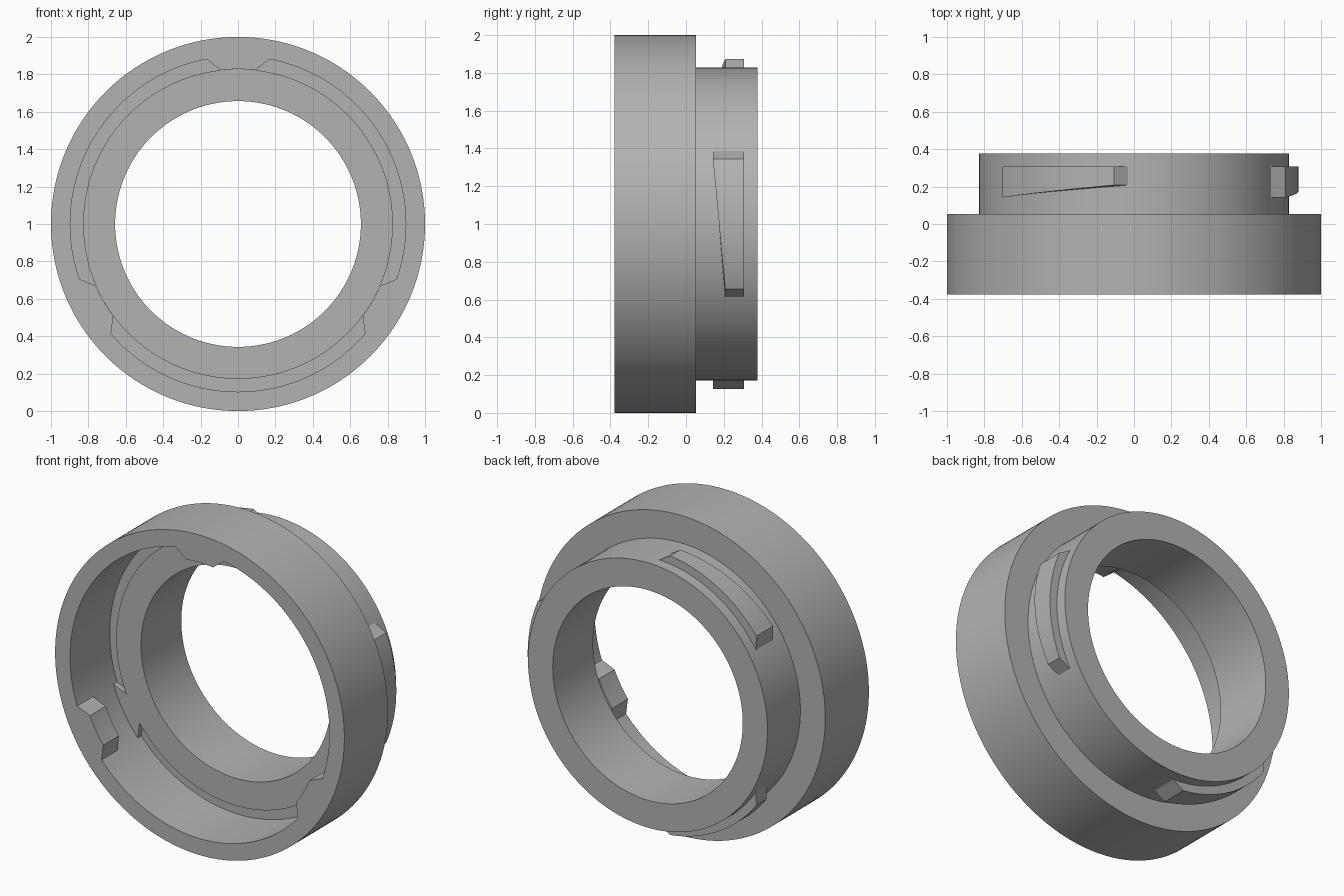
import bpy, bmesh
from math import cos, sin, radians, tau
from mathutils import Matrix, Vector

cube = bpy.data.objects.get("Cube")
if cube:
    bpy.data.objects.remove(cube, do_unlink=True)

# One plain grey for the whole ring
grey = bpy.data.materials.new("plain_grey")
grey.use_nodes = True
colour = (0.45, 0.45, 0.45, 1)
grey.diffuse_color = colour
grey.node_tree.nodes["Principled BSDF"].inputs["Base Color"].default_value = colour

BACK, STEP, FRONT = 0.378, 0.053, -0.378
FLOOR, GROOVE = -0.02, 0.015
R_OUT, R_SOCKET, R_NECK, R_BORE = 1.0, 0.897, 0.828, 0.657
CENTRE = Vector((0, 0, 1))


def finish(name, bm):
    bmesh.ops.recalc_face_normals(bm, faces=bm.faces)
    mesh = bpy.data.meshes.new(name)
    bm.to_mesh(mesh)
    bm.free()
    mesh.materials.append(grey)
    obj = bpy.data.objects.new(name, mesh)
    bpy.context.collection.objects.link(obj)
    bpy.ops.object.select_all(action="DESELECT")
    obj.select_set(True)
    bpy.context.view_layer.objects.active = obj
    bpy.ops.object.shade_smooth_by_angle(angle=radians(25))
    return obj


def revolve(name, profile, steps=192):
    """Closed (radius, y) profile turned about the ring axis."""
    bm = bmesh.new()
    verts = [bm.verts.new((r, y, 1)) for r, y in profile]
    edges = [bm.edges.new((v, verts[i - 1])) for i, v in enumerate(verts)]
    bmesh.ops.spin(bm, geom=verts + edges, cent=CENTRE, axis=(0, 1, 0),
                   angle=tau, steps=steps)
    bmesh.ops.remove_doubles(bm, verts=bm.verts, dist=0.0001)
    return finish(name, bm)


def arc_block(name, middle, r_in, r_out, half_in, half_out, y_start, y_end, y_back, steps=32):
    """Curved block with slanted ends; its front edge runs from y_start to y_end."""
    bm = bmesh.new()
    rows = []
    for i in range(steps + 1):
        t = 2 * i / steps - 1
        y_front = y_start + (y_end - y_start) * i / steps
        row = []
        for r, half, y in ((r_in, half_in, y_front), (r_out, half_out, y_front),
                           (r_out, half_out, y_back), (r_in, half_in, y_back)):
            a = radians(middle + t * half)
            row.append(bm.verts.new((r * cos(a), y, 1 + r * sin(a))))
        rows.append(row)
    for a, b in zip(rows, rows[1:]):
        for k in range(4):
            bm.faces.new((a[k - 1], a[k], b[k], b[k - 1]))
    bm.faces.new(rows[0])
    bm.faces.new(rows[-1])
    return finish(name, bm)


# Ring body: wide socket at the front, narrower neck at the back
revolve("ring_body", [
    (R_OUT, FRONT), (R_OUT, STEP), (R_NECK, STEP), (R_NECK, BACK),
    (R_BORE, BACK), (R_BORE, FLOOR), (R_NECK, FLOOR), (R_NECK, GROOVE),
    (R_SOCKET, GROOVE), (R_SOCKET, FRONT)])

for n in range(3):
    turn = 120 * n
    # Locking tab flush with the front rim
    arc_block(f"socket_tab_{n + 1}", 90 + turn, R_NECK, R_SOCKET, 6.4, 10.8,
              FRONT, FRONT, FRONT + 0.155)
    # Bridge that interrupts the groove behind each tab
    arc_block(f"groove_bridge_{n + 1}", 90 + turn, R_NECK, R_SOCKET, 6.4, 10.8,
              FLOOR, FLOOR, GROOVE + 0.01)
    # Tapered bayonet lug on the neck
    arc_block(f"neck_lug_{n + 1}", turn, R_NECK - 0.002, 0.879, 28, 23,
              0.208, 0.142, 0.308)
